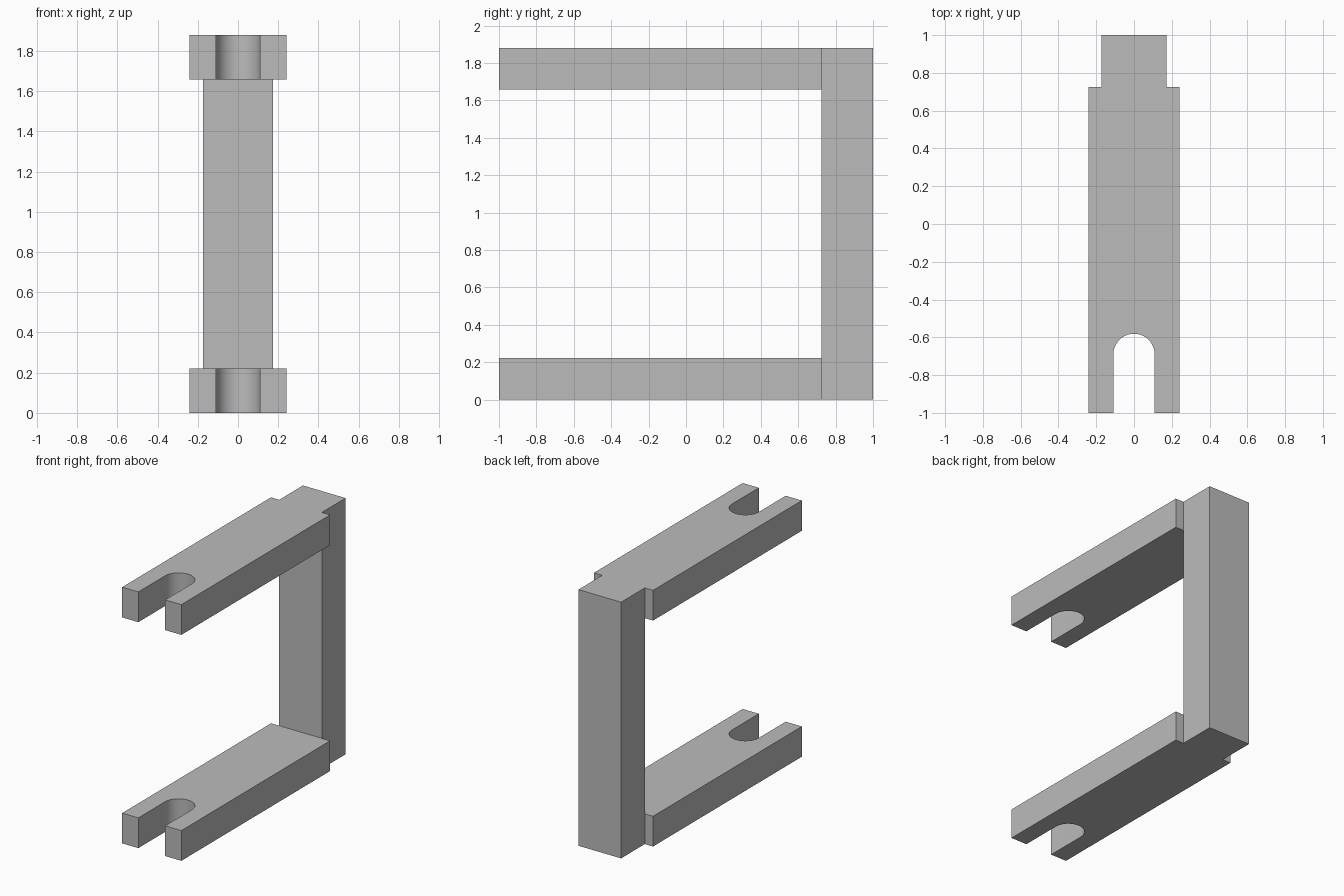
import bpy
import bmesh
import math

cube = bpy.data.objects.get("Cube")
if cube:
    bpy.data.objects.remove(cube, do_unlink=True)

HEIGHT, ARM_T = 1.88, 0.222
ARM_W, POST_W = 0.24, 0.173      # half widths
FRONT, JOINT, BACK = -1.0, 0.725, 1.0
SLOT_R, SLOT_Y = 0.109, -0.69    # slot radius and arc centre

grey = bpy.data.materials.new("plain grey")
grey.use_nodes = True
colour = (0.5, 0.5, 0.5, 1.0)
grey.diffuse_color = colour
grey.node_tree.nodes["Principled BSDF"].inputs["Base Color"].default_value = colour


def extrude_profile(name, outline, z0, z1):
    """Raise a flat xy outline into a solid between two heights."""
    bm = bmesh.new()
    face = bm.faces.new([bm.verts.new((x, y, z0)) for x, y in outline])
    raised = bmesh.ops.extrude_face_region(bm, geom=[face])["geom"]
    top = [v for v in raised if isinstance(v, bmesh.types.BMVert)]
    bmesh.ops.translate(bm, vec=(0, 0, z1 - z0), verts=top)
    bmesh.ops.recalc_face_normals(bm, faces=bm.faces)
    mesh = bpy.data.meshes.new(name)
    bm.to_mesh(mesh)
    bm.free()
    mesh.materials.append(grey)
    obj = bpy.data.objects.new(name, mesh)
    bpy.context.collection.objects.link(obj)
    bpy.ops.object.select_all(action='DESELECT')
    obj.select_set(True)
    bpy.context.view_layer.objects.active = obj
    bpy.ops.object.shade_smooth_by_angle(angle=math.radians(30))
    return obj


# Fork arm outline with a round-ended open slot
STEPS = 32
arc = [(SLOT_R * math.cos(math.pi * i / STEPS),
        SLOT_Y + SLOT_R * math.sin(math.pi * i / STEPS)) for i in range(STEPS + 1)]
fork = ([(-ARM_W, FRONT), (-ARM_W, JOINT), (ARM_W, JOINT), (ARM_W, FRONT), (SLOT_R, FRONT)]
        + arc + [(-SLOT_R, FRONT)])

# Two matching arms
extrude_profile("lower_arm", fork, 0, ARM_T)
extrude_profile("upper_arm", fork, HEIGHT - ARM_T, HEIGHT)

# Upright post joining the arms at the back
post = [(-POST_W, JOINT), (POST_W, JOINT), (POST_W, BACK), (-POST_W, BACK)]
extrude_profile("back_post", post, 0, HEIGHT)
